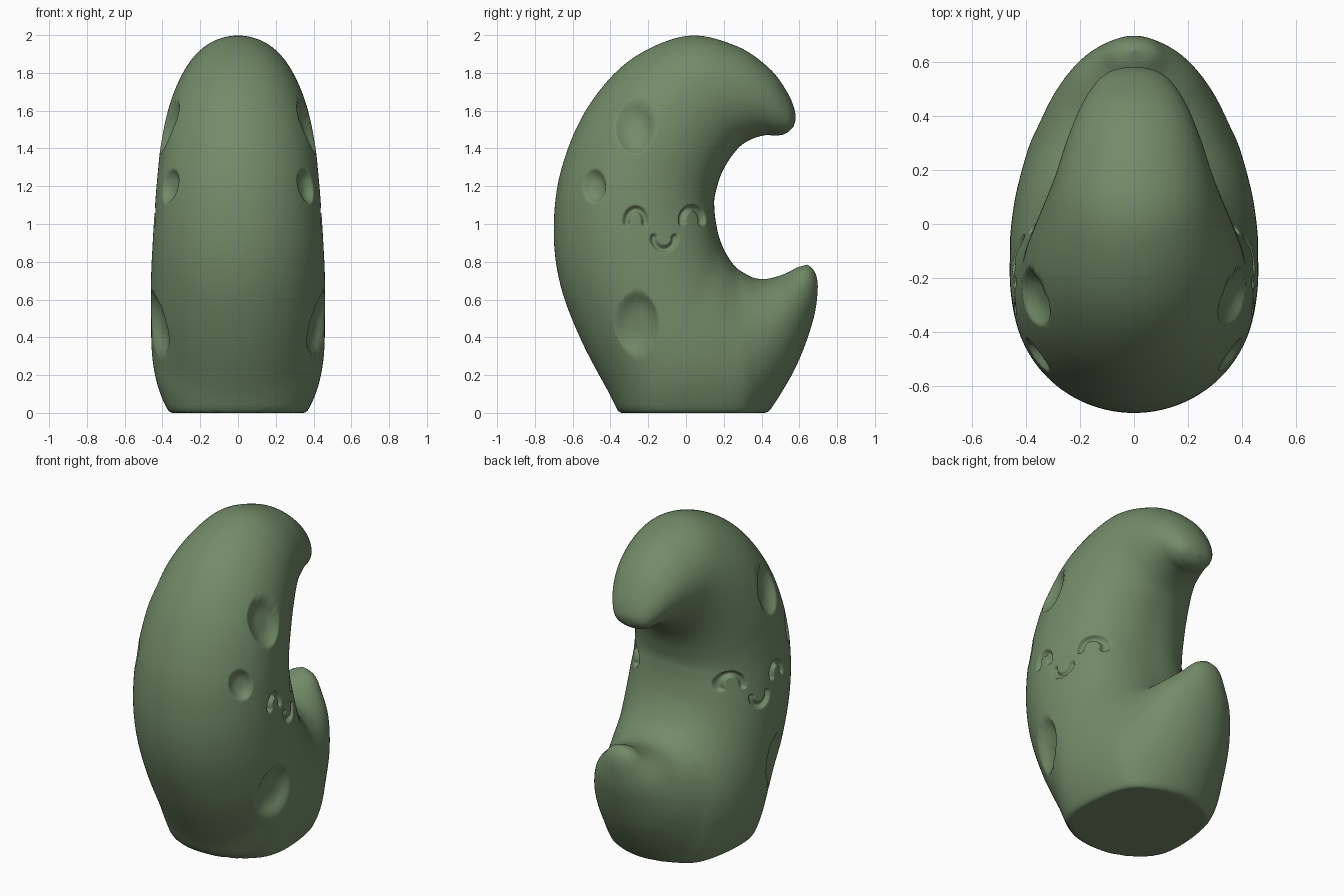
import bpy, bmesh, math

if "Cube" in bpy.data.objects:
    bpy.data.objects.remove(bpy.data.objects["Cube"])

# Crescent stations, lower horn to upper horn: outer y,z / inner y,z / half width
STATIONS = [
    (.645, .785, .645, .785, 0), (.685, .74, .59, .77, .075), (.697, .65, .52, .735, .135),
    (.67, .48, .43, .71, .225), (.575, .23, .36, .715, .298), (.415, -.03, .30, .745, .357),
    (.28, -.19, .26, .775, .395), (0, -.23, .22, .83, .437), (-.25, -.17, .19, .89, .457),
    (-.41, .11, .17, .95, .46), (-.562, .40, .155, 1.03, .46), (-.668, .69, .15, 1.09, .452),
    (-.70, .98, .15, 1.13, .442), (-.66, 1.29, .16, 1.18, .428), (-.525, 1.61, .185, 1.26, .405),
    (-.30, 1.865, .225, 1.335, .362), (.0, 1.995, .285, 1.41, .30), (.26, 1.945, .35, 1.45, .25),
    (.44, 1.825, .42, 1.47, .20), (.54, 1.69, .48, 1.468, .15), (.58, 1.58, .53, 1.48, .095),
    (.57, 1.515, .57, 1.515, 0)]
RING = 440
FACE_SPANS = range(10, 14)      # denser spans around the face

# Craters: y, z, radius y, radius z, depth
CRATERS = [(-.27, 1.51, .105, .14, .05), (-.485, 1.20, .06, .09, .04), (-.26, .475, .115, .165, .05)]


def arc(cy, cz, ry, rz, a0, a1, n=40):
    angles = [math.radians(a0 + (a1 - a0) * i / n) for i in range(n + 1)]
    return [(cy + ry * math.cos(a), cz + rz * math.sin(a)) for a in angles]


# Face grooves: two closed eyes and a smile
FACE = (arc(-.267, 1.015, .05, .063, -10, 190) + arc(.033, 1.02, .053, .066, -10, 190)
        + arc(-.115, .925, .056, .057, 175, 365))


def spline(p0, p1, p2, p3, t):
    return [.5 * (2 * b + (c - a) * t + (2 * a - 5 * b + 4 * c - d) * t * t
                  + (3 * b - a - 3 * c + d) * t ** 3) for a, b, c, d in zip(p0, p1, p2, p3)]


def carve_depth(y, z):
    d = 0
    for cy, cz, ry, rz, depth in CRATERS:
        r = math.hypot((y - cy) / ry, (z - cz) / rz)
        if r < 1:
            d = max(d, depth * (1 - r ** 3))
    if -.36 < y < .13 and .82 < z < 1.13:
        near = min(math.hypot(y - a, z - b) for a, b in FACE) / .02
        if near < 1:
            d = max(d, .026 * (1 - near ** 2))
    return d


# Body: rounded sections lofted along the crescent, fuller on the inner side mid-length
bm = bmesh.new()
last = len(STATIONS) - 1
rings = []
for i in range(last):
    steps = 30 if i in FACE_SPANS else 9
    pts = [STATIONS[min(max(j, 0), last)] for j in range(i - 1, i + 3)]
    for k in range(0 if i else 1, steps):
        oy, oz, iy, iz, w = spline(*pts, k / steps)
        fullness = 1 - .2 * math.sin(math.pi * (i + k / steps) / last) ** 2
        ring = []
        for j in range(RING):
            a = 2 * math.pi * j / RING
            c, s = (1 + math.cos(a)) / 2, math.sin(a)
            if c < .5:
                s = math.copysign(abs(s) ** fullness, s)
            ring.append(bm.verts.new((w * s, iy + (oy - iy) * c, iz + (oz - iz) * c)))
        rings.append(ring)
for r0, r1 in zip(rings, rings[1:]):
    for j in range(RING):
        n = (j + 1) % RING
        bm.faces.new((r0[j], r0[n], r1[n], r1[j]))
# Rounded horn tips
for ring, s in ((rings[0], STATIONS[0]), (rings[-1], STATIONS[-1])):
    tip = bm.verts.new((0, s[0], s[1]))
    for j in range(RING):
        bm.faces.new((ring[j], ring[(j + 1) % RING], tip))
bmesh.ops.recalc_face_normals(bm, faces=bm.faces)
bm.normal_update()

# Carve craters and faces into both sides
moves = []
for v in bm.verts:
    if abs(v.co.x) > .12:
        d = carve_depth(v.co.y, v.co.z)
        if d:
            moves.append((v, v.normal * d))
for v, m in moves:
    v.co -= m

# Flat base with a softened rim
K = .03
for v in bm.verts:
    z = v.co.z
    if z < K:
        v.co.z = 0 if z < -K else (z + K) ** 2 / (4 * K)

mesh = bpy.data.meshes.new("crescent_body")
bm.to_mesh(mesh)
bm.free()
body = bpy.data.objects.new("crescent_body", mesh)
bpy.context.collection.objects.link(body)
mat = bpy.data.materials.new("sage_green")
mat.diffuse_color = (.17, .26, .14, 1)
mat.use_nodes = True
mat.node_tree.nodes["Principled BSDF"].inputs["Base Color"].default_value = mat.diffuse_color
mesh.materials.append(mat)
bpy.context.view_layer.objects.active = body
body.select_set(True)
bpy.ops.object.shade_smooth_by_angle(angle=math.radians(85))
